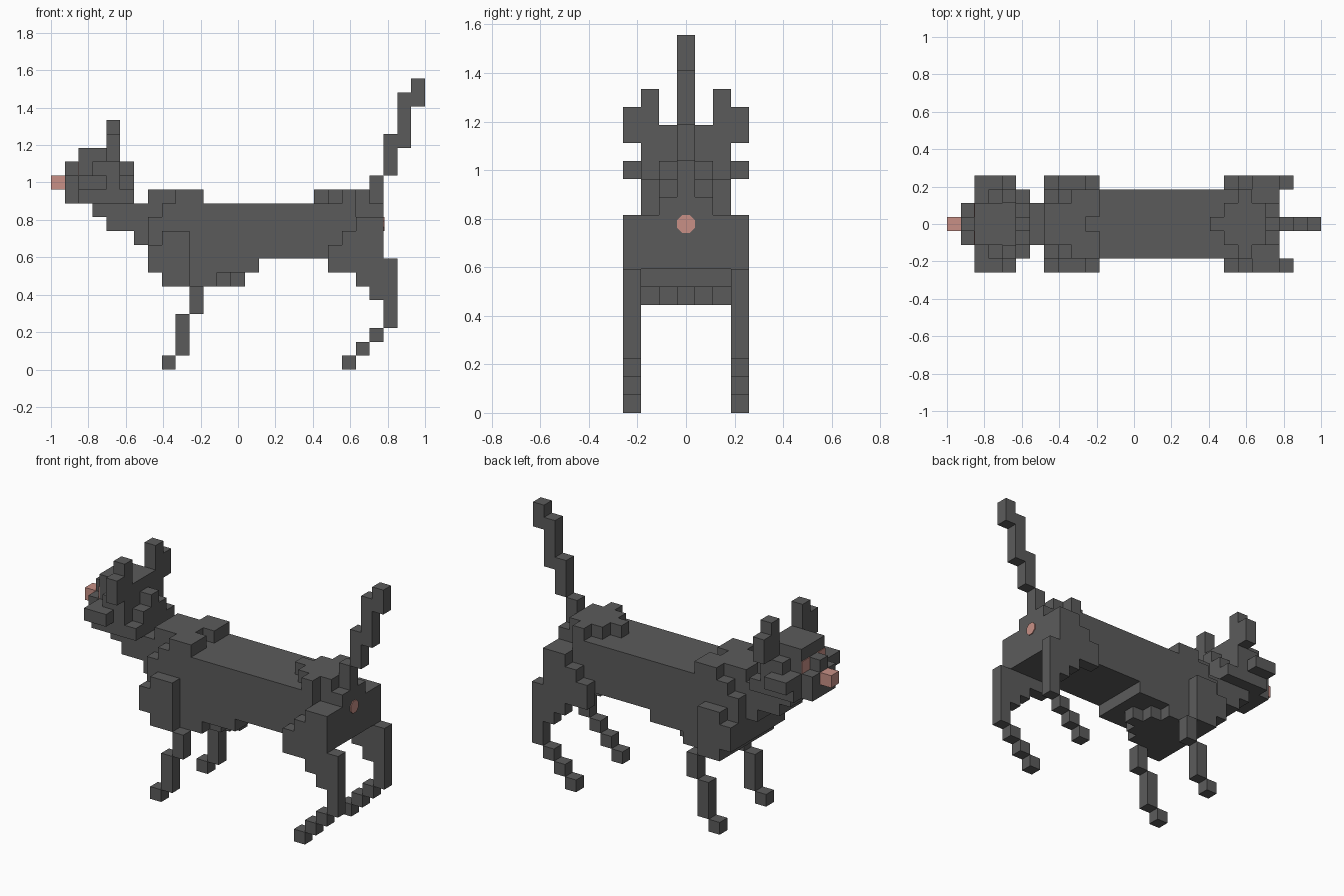
import bpy, bmesh, math
from mathutils import Matrix, Vector

if "Cube" in bpy.data.objects:
    bpy.data.objects.remove(bpy.data.objects["Cube"])

V = 2 / 27  # block size
parts = {}


def material(name, rgb):
    m = bpy.data.materials.new(name)
    m.diffuse_color = (*rgb, 1)
    m.use_nodes = True
    m.node_tree.nodes["Principled BSDF"].inputs["Base Color"].default_value = m.diffuse_color
    return m


grey = material("charcoal fur", (0.105, 0.105, 0.105))
pink = material("soft pink", (0.58, 0.28, 0.24))


# Blocks in column x, from z = low to high, out to |y| = wide, mirrored in y
def add(part, x, low, high, wide, inner=0):
    own = parts.setdefault(part, set())
    for y in range(inner, wide + 1):
        for z in range(low, high + 1):
            own |= {(x, y, z), (x, -y, z)}


# Torso: a long box, its back corners cut at the hips
for x in range(8, 24):
    add("torso", x, 8, 10, 2)
    add("torso", x, 11, 11, 2 if x < 22 else 1)

# Chest: deep in front, the lowest layer ending in a point
for x in range(7, 15):
    add("chest", x, 7, 7, 2)
    if x > 7:
        add("chest", x, 6, 6, min(2, 13 - x))
add("chest", 7, 8, 10, 2)
add("chest", 7, 11, 11, 1)

# Shoulder blades and rump rise one layer above the back
for x in range(7, 11):
    add("shoulder_blades", x, 12, 12, (x - 5) // 2, x // 10)
for x in range(19, 23):
    add("rump", x, 12, 12, min(x - 19, 23 - x))

# Neck: slopes down from the chin to the chest
for x in range(3, 7):
    add("neck", x, 12 - x // 2, 11, 1)

# Head: box with a crown, a stepped back and a muzzle with a ridge
for x in range(2, 5):
    add("head", x, 12, 13, 2)
    add("head", x, 14, 14, min(x - 1, 2))
    add("head", x, 15, 15, x // 2)
for z in range(12, 15):
    add("head", 5, z, z, 14 - z)
    add("muzzle", 1, z, z, min(1, 14 - z))
add("nose", 0, 13, 13, 0)

# Ears and cheek tufts
for out in (0, 1):
    add("ears", 4, 16 - out, 17 - out, 2 + out, 2 + out)
    add("cheeks", 2 + out, 13, 13, 3, 3)

# Front legs: shoulder panel, then a thin leg stepping forward to the paw
for x in range(7, 10):
    add("front_legs", x, 7, min(x + 1, 9), 3, 3)
for x, low, high in ((8, 6, 6), (9, 6, 6), (10, 4, 5), (9, 1, 3), (8, 0, 0)):
    add("front_legs", x, low, high, 3, 3)

# Back legs: slanted thigh, upright shank, foot stepping forward
for x in range(20, 24):
    add("back_legs", x, min(7, 28 - x), min(x - 12, 10), 3, 3)
add("back_legs", 24, 3, 7, 3, 3)
for step in range(3):
    add("back_legs", 21 + step, step, step, 3, 3)

# Tail: upright steps leaning back
for x, low, high in ((23, 12, 13), (24, 14, 16), (25, 16, 19), (26, 19, 20)):
    add("tail", x, low, high, 0)


def finish(name, bm, mat):
    mesh = bpy.data.meshes.new(name)
    bm.to_mesh(mesh)
    bm.free()
    mesh.materials.append(mat)
    bpy.context.collection.objects.link(bpy.data.objects.new(name, mesh))


# Blocky parts: only the outward block faces are kept
solid = set().union(*parts.values())


def build(name, own, mat):
    bm = bmesh.new()
    for c in sorted(own):
        for axis in range(3):
            for side in (0, 1):
                near = list(c)
                near[axis] += 2 * side - 1
                if tuple(near) in solid:
                    continue
                ring = []
                for u, w in ((0, 0), (1, 0), (1, 1), (0, 1)):
                    p = Vector(c)
                    p[axis] += side
                    p[(axis + 1) % 3] += u
                    p[(axis + 2) % 3] += w
                    ring.append(bm.verts.new((p.x * V - 1, (p.y - 0.5) * V, p.z * V)))
                bm.faces.new(ring if side else ring[::-1])
    bmesh.ops.remove_doubles(bm, verts=bm.verts, dist=1e-4)
    finish(name, bm, mat)


for name, own in parts.items():
    build(name, own, pink if name == "nose" else grey)

# Eyes: thin plates on the face, either side of the muzzle ridge
for side, name in ((-1, "near_eye"), (1, "far_eye")):
    bm = bmesh.new()
    centre = (2 * V - 1.002, side * V, 14.5 * V)
    bmesh.ops.create_cube(bm, size=1, matrix=Matrix.Translation(centre)
                          @ Matrix.Diagonal((0.004, V, V, 1)))
    finish(name, bm, pink)

# Eight-sided pink spot under the tail
bm = bmesh.new()
bmesh.ops.create_cone(bm, cap_ends=True, segments=8, radius1=0.04, radius2=0.04, depth=0.006,
                      matrix=Matrix.Translation((24 * V - 0.998, 0, 10.5 * V))
                      @ Matrix.Rotation(math.pi / 2, 4, 'Y')
                      @ Matrix.Rotation(math.pi / 8, 4, 'Z'))
finish("rear_spot", bm, pink)
